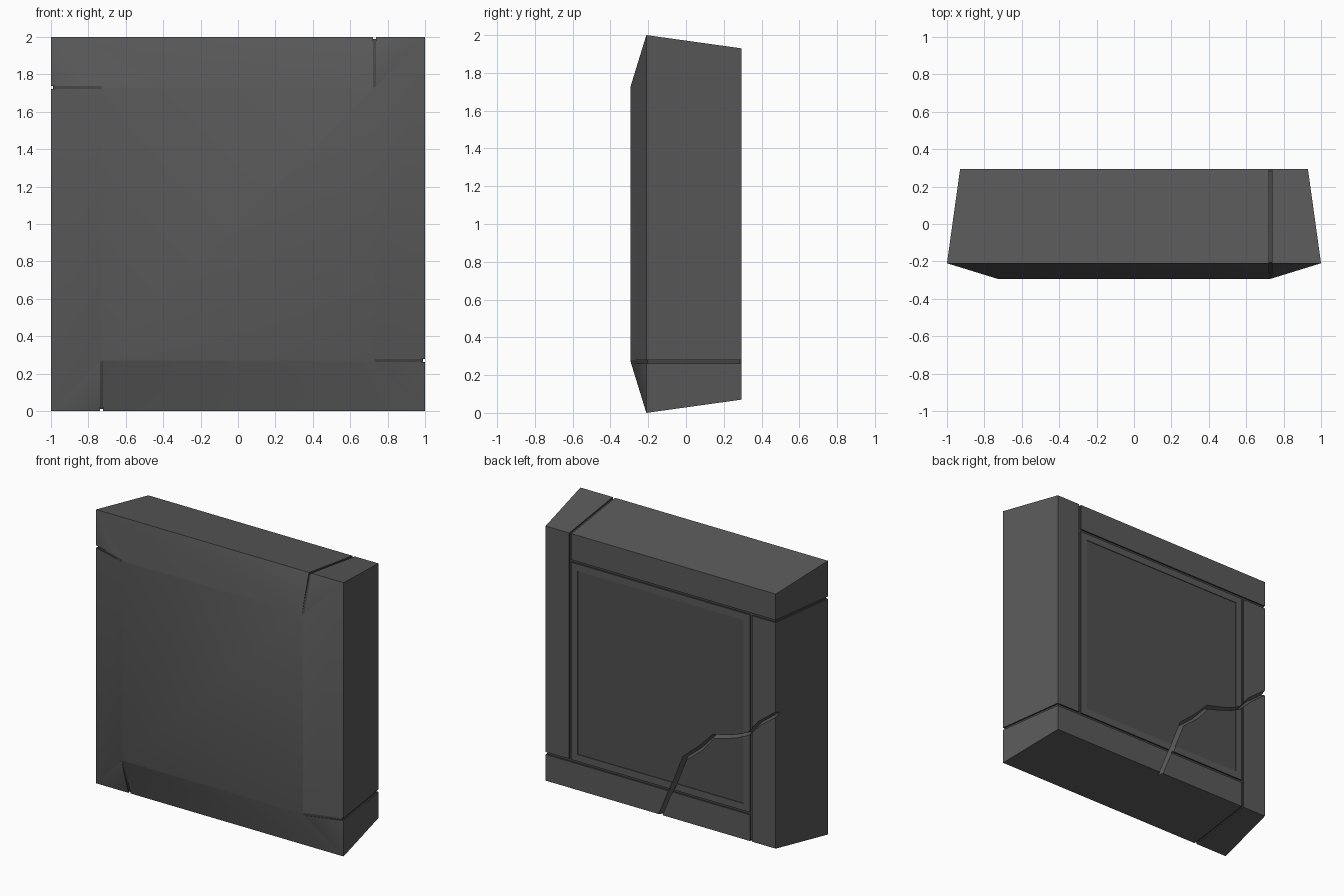
import bpy, bmesh, math
from mathutils import Matrix, Vector

if "Cube" in bpy.data.objects:
    bpy.data.objects.remove(bpy.data.objects["Cube"])


def material(name, v):
    m = bpy.data.materials.new(name)
    m.diffuse_color = (v, v, v, 1)
    m.use_nodes = True
    m.node_tree.nodes["Principled BSDF"].inputs["Base Color"].default_value = m.diffuse_color
    return m


STONE = material("dark_stone", 0.10)
SEAM = material("seam_stone", 0.06)
PANEL = material("panel_stone", 0.08)


def finish(name, bm, mat):
    bmesh.ops.recalc_face_normals(bm, faces=bm.faces[:])
    me = bpy.data.meshes.new(name)
    bm.to_mesh(me)
    bm.free()
    me.materials.append(mat)
    ob = bpy.data.objects.new(name, me)
    bpy.context.collection.objects.link(ob)
    return ob


def loft(rings):
    """Join closed rings of points and cap both ends."""
    bm = bmesh.new()
    loops = [[bm.verts.new(p) for p in r] for r in rings]
    n = len(loops[0])
    for a, b in zip(loops, loops[1:]):
        for i in range(n):
            j = (i + 1) % n
            bm.faces.new((a[i], a[j], b[j], b[i]))
    bm.faces.new(loops[0])
    bm.faces.new(loops[-1])
    return bm


def square(h, y):
    return [(sx * h, y, 1 + sz * h) for sx, sz in ((-1, -1), (1, -1), (1, 1), (-1, 1))]


# slab body: bevelled front, sides tapering to the back
body = finish("stone_slab", loft([square(0.73, -0.293), square(1, -0.21), square(0.93, 0.293)]), STONE)
cutters = []

# slightly sunken centre panel on the back
cutters.append(finish("panel_cutter", loft([square(0.67, 0.288), square(0.67, 0.35)]), PANEL))

# four seams in a pinwheel, wrapping bevel, side and back
profile = [(-0.293, 0.73), (-0.4, 1.1), (0.35, 1.1), (0.35, -0.735),
           (0.283, -0.735), (0.283, 0.922), (-0.205, 0.989)]
for k in range(4):
    bm = loft([[(x, y, z) for y, z in profile] for x in (0.721, 0.739)])
    bm.transform(Matrix.Translation((0, 0, 1)) @ Matrix.Rotation(k * math.pi / 2, 4, 'Y'))
    cutters.append(finish("seam_cutter", bm, SEAM))

# jagged V-shaped crack across the lower corner of the back
path = [(-0.02, 0.0), (0.0, 0.07), (-0.065, 0.23), (-0.10, 0.30), (-0.19, 0.53), (-0.31, 0.63),
        (-0.42, 0.75), (-0.60, 0.80), (-0.71, 0.85), (-0.80, 0.95), (-0.93, 1.05), (-1.0, 1.09)]
widths = [.02, .02, .02, .025, .028, .03, .024, .018, .014, .022, .022, .022]
rings = []
for i, ((x, z), w) in enumerate(zip(path, widths)):
    a, b = path[max(i - 1, 0)], path[min(i + 1, len(path) - 1)]
    t = Vector((b[0] - a[0], b[1] - a[1])).normalized()
    nx, nz = -t.y * w, t.x * w
    rings.append([(x + nx, 0.31, z + nz), (x, 0.25, z), (x - nx, 0.31, z - nz)])
cutters.append(finish("crack_cutter", loft(rings), STONE))

# carve everything
bpy.context.view_layer.objects.active = body
body.select_set(True)
for c in cutters:
    c.hide_render = True
    m = body.modifiers.new("carve", 'BOOLEAN')
    m.operation = 'DIFFERENCE'
    m.solver = 'EXACT'
    m.material_mode = 'TRANSFER'
    m.object = c
    bpy.ops.object.modifier_apply(modifier=m.name)
for c in cutters:
    bpy.data.objects.remove(c)

bpy.ops.object.shade_smooth_by_angle(angle=math.radians(30))
